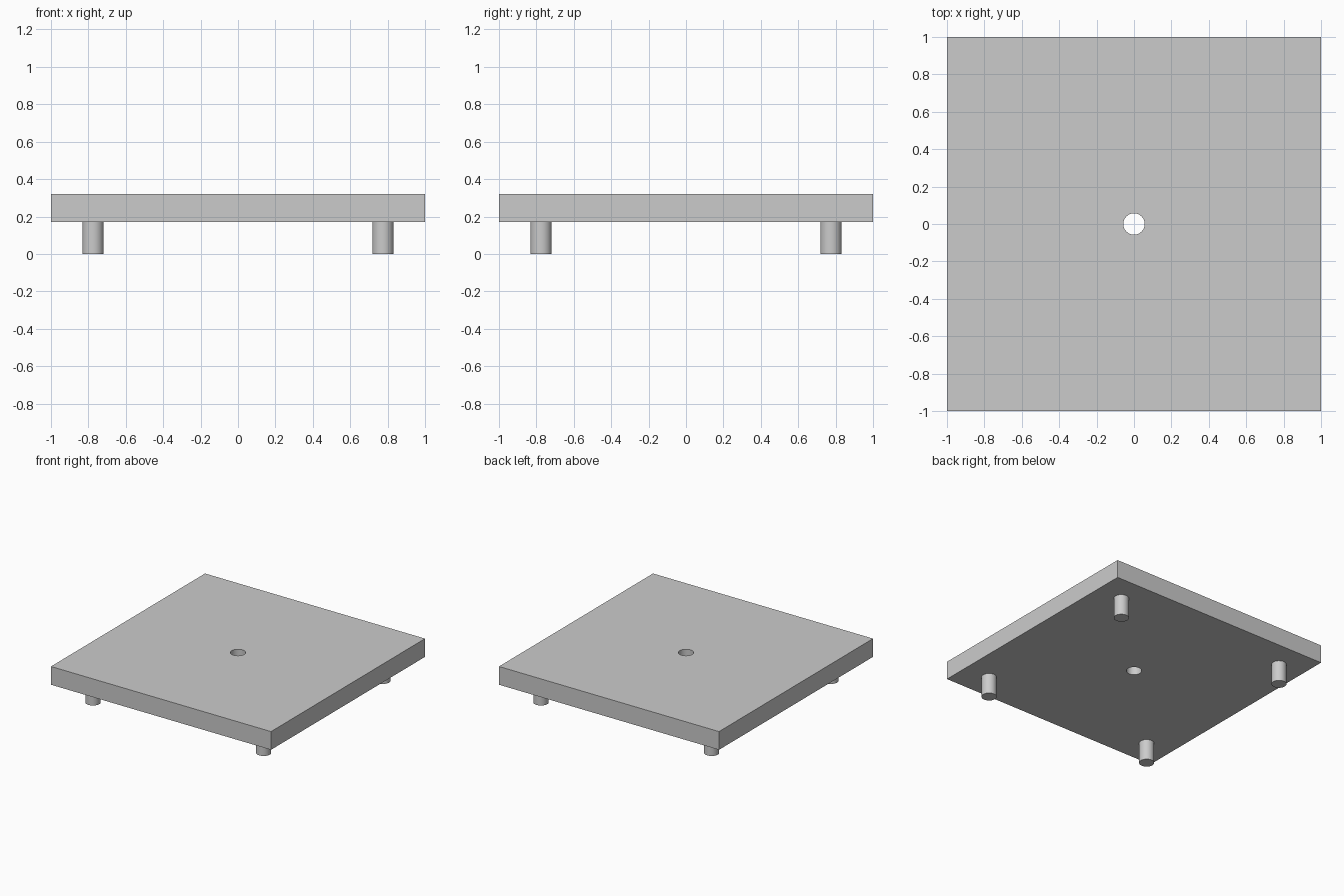
import bpy

cube = bpy.data.objects.get("Cube")
if cube:
    bpy.data.objects.remove(cube, do_unlink=True)

PLATE_BOTTOM, PLATE_TOP = 0.17, 0.32
RADIUS = 0.057
LEG_OFFSET = 0.775

# One plain grey for everything
grey = bpy.data.materials.new("light grey")
grey.use_nodes = True
colour = (0.6, 0.6, 0.6, 1)
grey.diffuse_color = colour
grey.node_tree.nodes["Principled BSDF"].inputs["Base Color"].default_value = colour


def cylinder(name, x, y, bottom, top):
    bpy.ops.mesh.primitive_cylinder_add(
        vertices=48, radius=RADIUS, depth=top - bottom,
        location=(x, y, (bottom + top) / 2))
    obj = bpy.context.object
    obj.name = name
    return obj


def finish(obj):
    obj.data.materials.clear()
    obj.data.materials.append(grey)
    bpy.ops.object.select_all(action="DESELECT")
    obj.select_set(True)
    bpy.context.view_layer.objects.active = obj
    bpy.ops.object.shade_smooth_by_angle()


# Square plate with a round hole through its centre
hole = cylinder("hole_cutter", 0, 0, PLATE_BOTTOM - 0.1, PLATE_TOP + 0.1)
hole.hide_render = True
bpy.ops.mesh.primitive_cube_add(size=2, location=(0, 0, (PLATE_BOTTOM + PLATE_TOP) / 2))
plate = bpy.context.object
plate.name = "plate"
plate.scale.z = (PLATE_TOP - PLATE_BOTTOM) / 2
bpy.ops.object.transform_apply(location=False, rotation=False, scale=True)
cut = plate.modifiers.new("centre hole", "BOOLEAN")
cut.operation = "DIFFERENCE"
cut.solver = "EXACT"
cut.object = hole
bpy.ops.object.modifier_apply(modifier=cut.name)
bpy.data.objects.remove(hole, do_unlink=True)
finish(plate)

# Four round legs near the corners
for y, depth_name in ((-LEG_OFFSET, "front"), (LEG_OFFSET, "back")):
    for x, side in ((-LEG_OFFSET, "right"), (LEG_OFFSET, "left")):
        finish(cylinder(f"{depth_name}_{side}_leg", x, y, 0, PLATE_BOTTOM))
